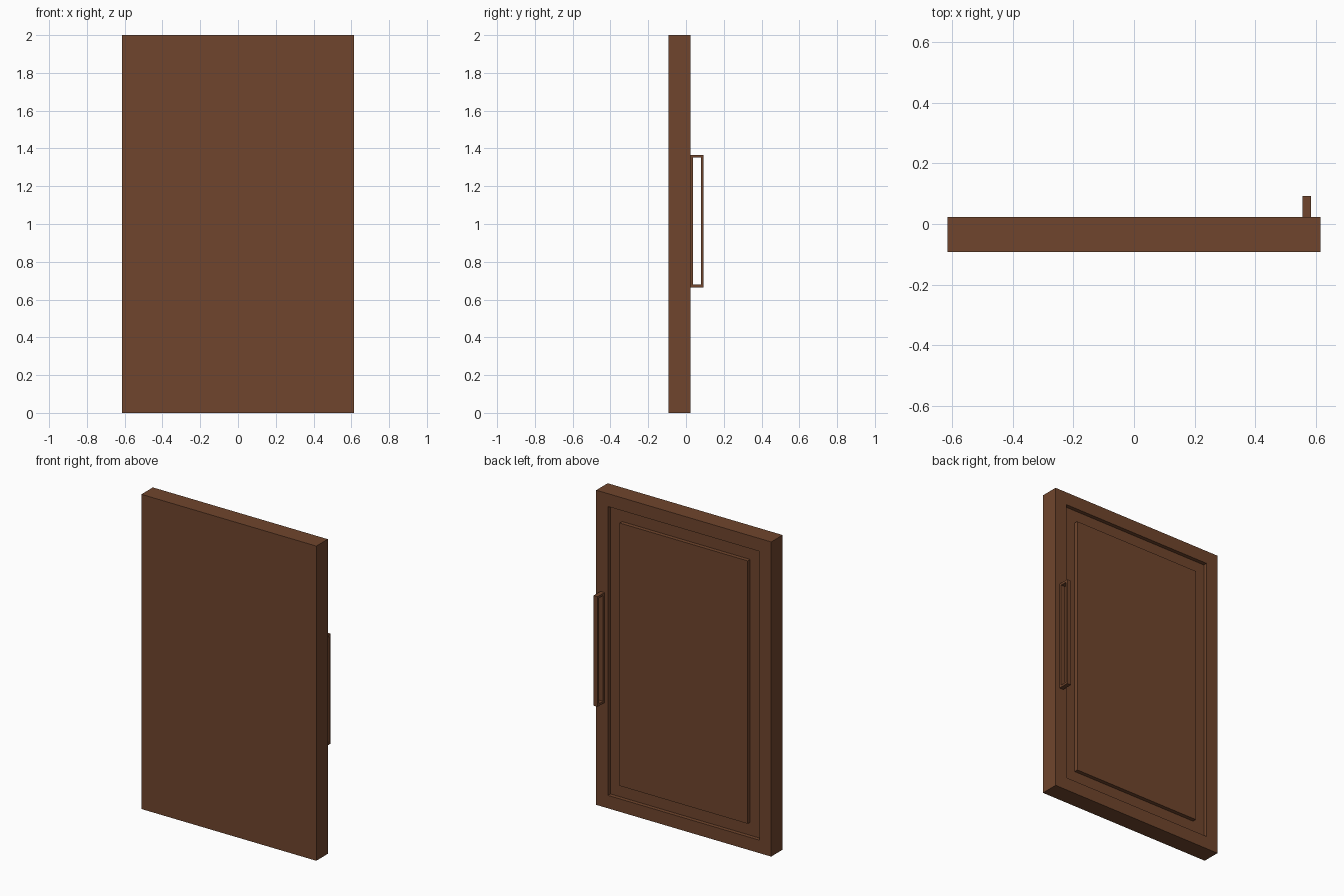
import bpy, bmesh
from mathutils import Matrix, Vector

if "Cube" in bpy.data.objects:
    bpy.data.objects.remove(bpy.data.objects["Cube"])

wood = bpy.data.materials.new("brown wood")
wood.diffuse_color = (0.162, 0.060, 0.026, 1)
wood.use_nodes = True
wood.node_tree.nodes["Principled BSDF"].inputs["Base Color"].default_value = wood.diffuse_color


def box_bmesh(lo, hi):
    lo, hi = Vector(lo), Vector(hi)
    bm = bmesh.new()
    bmesh.ops.create_cube(bm, size=1, matrix=Matrix.Translation((lo + hi) / 2)
                          @ Matrix.Diagonal((*(hi - lo), 1)))
    return bm


def finish(bm, name):
    bm.normal_update()
    me = bpy.data.meshes.new(name)
    bm.to_mesh(me)
    bm.free()
    me.materials.append(wood)
    ob = bpy.data.objects.new(name, me)
    bpy.context.collection.objects.link(ob)
    return ob


def step(bm, face, inset, depth):
    """Inset a face, then push it straight along its normal."""
    bmesh.ops.inset_individual(bm, faces=[face], thickness=inset, depth=0)
    bmesh.ops.inset_individual(bm, faces=[face], thickness=0, depth=depth)
    bm.normal_update()


# Door slab with a sunken border around a raised panel on the back
BACK = 0.023
bm = box_bmesh((-0.615, -0.092, 0), (0.615, BACK, 2))
bm.normal_update()
panel = max(bm.faces, key=lambda f: f.normal.y)
step(bm, panel, 0.116, -0.025)
step(bm, panel, 0.117, 0.025)
finish(bm, "door_slab")

# Pull handle: rectangular loop with an open middle
T = 0.014
y0, y1, z0, z1 = BACK, 0.093, 0.665, 1.365
bm = bmesh.new()
outer = [(y0, z0), (y1, z0), (y1, z1), (y0, z1)]
inner = [(y0 + T, z0 + T), (y1 - T, z0 + T), (y1 - T, z1 - T), (y0 + T, z1 - T)]
rings = [[bm.verts.new((x, y, z)) for y, z in loop]
         for x, loop in ((0.557, outer), (0.585, outer), (0.585, inner), (0.557, inner))]
for a, b in zip(rings, rings[1:] + rings[:1]):
    for i in range(4):
        j = (i + 1) % 4
        bm.faces.new((a[i], a[j], b[j], b[i]))
bmesh.ops.recalc_face_normals(bm, faces=bm.faces[:])
finish(bm, "pull_handle")
